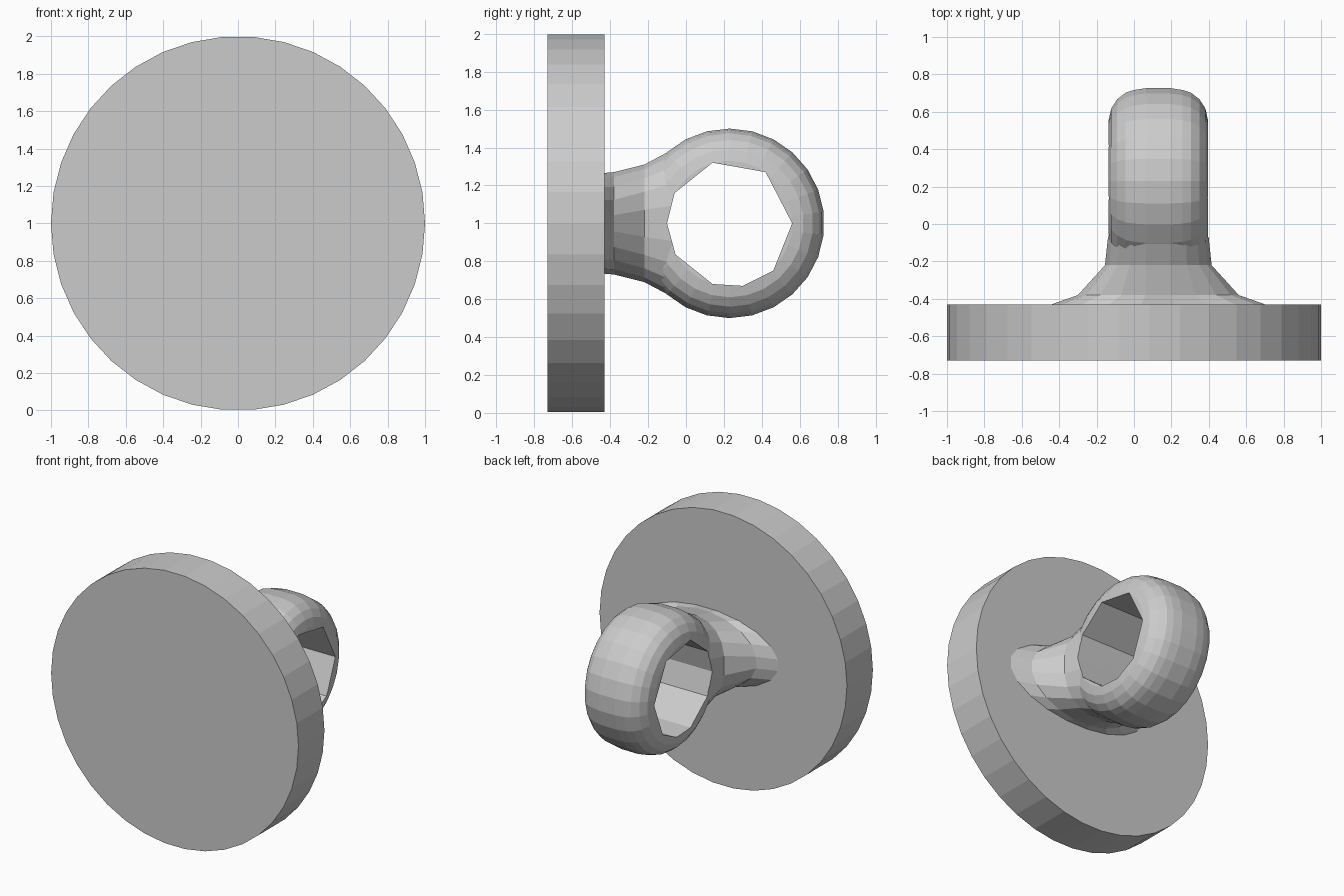
import bpy, bmesh
from math import cos, sin, pi, radians

cube = bpy.data.objects.get("Cube")
if cube:
    bpy.data.objects.remove(cube)

grey = bpy.data.materials.new("light_grey")
grey.use_nodes = True
colour = (0.6, 0.6, 0.6, 1)
grey.diffuse_color = colour
grey.node_tree.nodes["Principled BSDF"].inputs["Base Color"].default_value = colour

MID_X = 0.13               # sideways offset of the eyelet
RING_Y, RING_Z = 0.23, 1.0  # eyelet centre


def loft(name, rings):
    """Closed solid through a list of equal-length point loops."""
    bm = bmesh.new()
    loops = [[bm.verts.new(p) for p in ring] for ring in rings]
    n = len(loops[0])
    for a, b in zip(loops, loops[1:]):
        for i in range(n):
            j = (i + 1) % n
            bm.faces.new((a[i], a[j], b[j], b[i]))
    bm.faces.new(loops[0])
    bm.faces.new(loops[-1])
    bmesh.ops.recalc_face_normals(bm, faces=bm.faces)
    mesh = bpy.data.meshes.new(name)
    bm.to_mesh(mesh)
    bm.free()
    mesh.materials.append(grey)
    obj = bpy.data.objects.new(name, mesh)
    bpy.context.collection.objects.link(obj)
    return obj


def circle_y(y, r, n):
    return [(r * cos(2 * pi * i / n), y, 1 + r * sin(2 * pi * i / n)) for i in range(n)]


def circle_x(x, r, n):
    angles = [2 * pi * (i + 0.5) / n for i in range(n)]
    return [(x, RING_Y + r * cos(a), RING_Z + r * sin(a)) for a in angles]


def rounded_section(y, half_x, half_z, power, n=20):
    """Superellipse across the neck, with flat top, bottom and sides."""
    points = []
    for i in range(n):
        a = 2 * pi * (i + 0.5) / n
        c, s = cos(a), sin(a)
        edge = cos(pi / n) ** (2 / power)
        x = half_x * abs(c) ** (2 / power) / edge * (1 if c > 0 else -1)
        z = half_z * abs(s) ** (2 / power) / edge * (1 if s > 0 else -1)
        points.append((MID_X + x, y, RING_Z + z))
    return points


def boolean(obj, cutter, operation):
    mod = obj.modifiers.new(operation.title(), "BOOLEAN")
    mod.operation = operation
    mod.object = cutter
    mod.solver = "EXACT"
    cutter.hide_render = True
    cutter.hide_set(True)


# Round face plate
loft("disc", [circle_y(-0.73, 1, 38), circle_y(-0.43, 1, 38)])

# Eyelet body with rounded rim
rim = [(0.265, 0.33), (0.252, 0.39), (0.22, 0.44), (0.175, 0.475), (0.13, 0.49), (0.065, 0.5)]
profile = [(-x, r) for x, r in rim] + [(x, r) for x, r in reversed(rim)]
eyelet = loft("eyelet", [circle_x(MID_X + x, r, 26) for x, r in profile])

# Flared neck joining the eyelet to the plate
neck = loft("neck", [
    rounded_section(-0.44, 0.60, 0.265, 2),
    rounded_section(-0.38, 0.43, 0.27, 2),
    rounded_section(-0.22, 0.285, 0.31, 2.5),
    rounded_section(-0.05, 0.267, 0.40, 2.6),
    rounded_section(0.03, 0.263, 0.445, 2.6),
])

# Uneven nine-sided hole through the eyelet
outline = [(0.56, 1.0), (0.42, 1.27), (0.14, 1.32), (-0.06, 1.16), (-0.10, 1.0),
           (-0.055, 0.835), (0.14, 0.68), (0.30, 0.67), (0.46, 0.75)]
hole = loft("hole_cutter", [[(x, y, z) for y, z in outline] for x in (-0.6, 0.9)])
boolean(eyelet, hole, "DIFFERENCE")
boolean(neck, hole, "DIFFERENCE")
